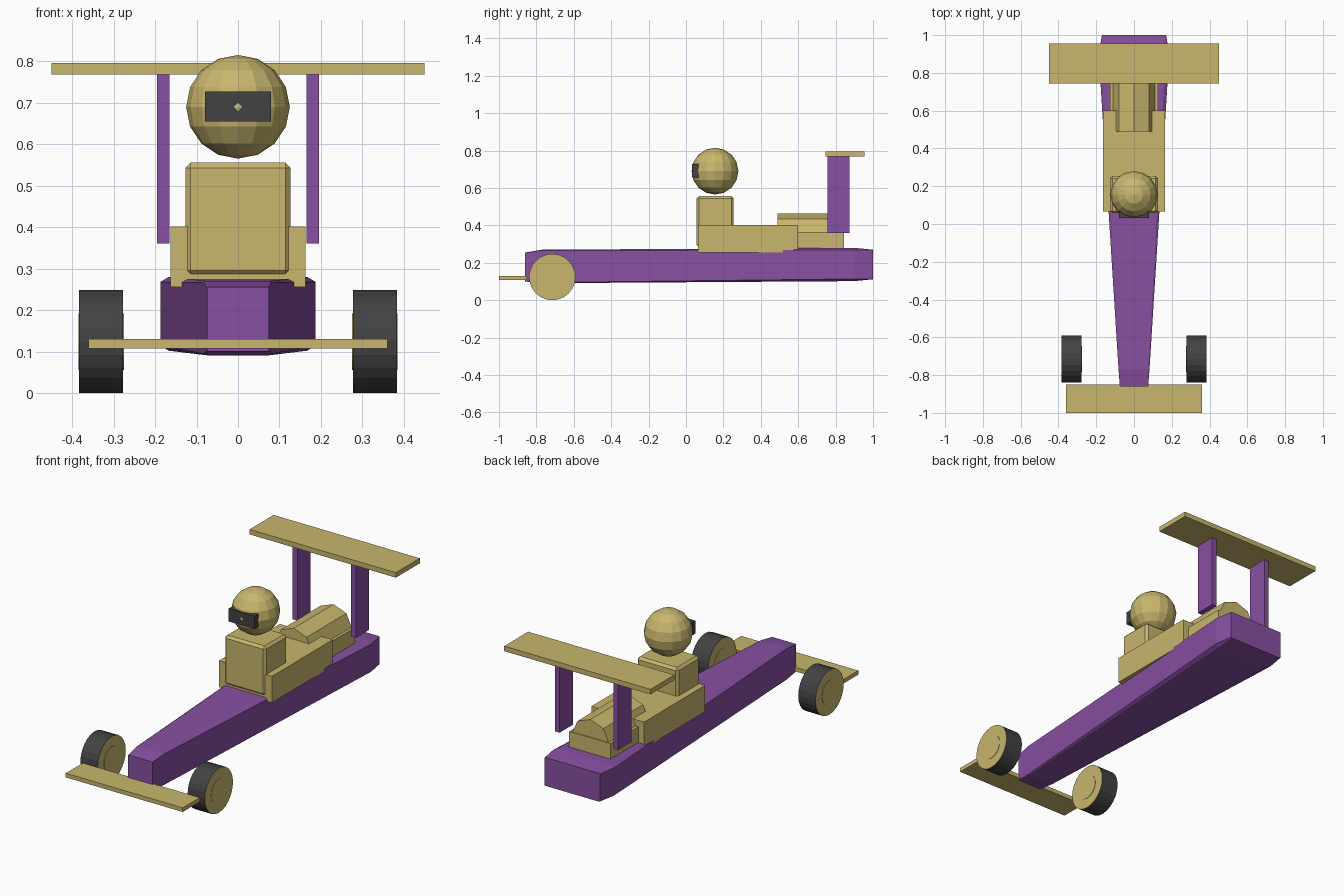
import bpy, bmesh, math
from mathutils import Matrix, Vector

if "Cube" in bpy.data.objects:
    bpy.data.objects.remove(bpy.data.objects["Cube"])


def material(name, rgb):
    m = bpy.data.materials.new(name)
    m.diffuse_color = (*rgb, 1)
    m.use_nodes = True
    m.node_tree.nodes["Principled BSDF"].inputs["Base Color"].default_value = m.diffuse_color
    return m


GOLD = material("gold", (0.58, 0.47, 0.155))
PURPLE = material("purple", (0.245, 0.08, 0.36))
DARK = material("charcoal", (0.055, 0.055, 0.057))


def finish(name, bm, *mats):
    bmesh.ops.recalc_face_normals(bm, faces=bm.faces)
    me = bpy.data.meshes.new(name)
    bm.to_mesh(me)
    bm.free()
    for m in mats:
        me.materials.append(m)
    ob = bpy.data.objects.new(name, me)
    bpy.context.collection.objects.link(ob)
    return ob


def box(name, x, y, z, mat, bevel=0):
    """Box from (min, max) ranges, optionally chamfered."""
    bm = bmesh.new()
    size = [r[1] - r[0] for r in (x, y, z)]
    mid = Vector([(r[0] + r[1]) / 2 for r in (x, y, z)])
    bmesh.ops.create_cube(bm, size=1,
                          matrix=Matrix.Translation(mid) @ Matrix.Diagonal((*size, 1)))
    if bevel:
        bmesh.ops.bevel(bm, geom=bm.edges[:], offset=bevel, segments=1, affect='EDGES')
    return finish(name, bm, mat)


def loft(name, rings, mat):
    """Skin matching cross-sections and cap both ends."""
    bm = bmesh.new()
    loops = [[bm.verts.new(p) for p in ring] for ring in rings]
    n = len(loops[0])
    for a, b in zip(loops, loops[1:]):
        for i in range(n):
            j = (i + 1) % n
            bm.faces.new((a[i], a[j], b[j], b[i]))
    bm.faces.new(loops[0])
    bm.faces.new(loops[-1])
    return finish(name, bm, mat)


def section(y, w, z0, z1, c):
    """Chamfered rectangle across the body."""
    half = [(w - c, z0), (w, z0 + c * 0.6), (w, z1 - c * 0.6), (w - c, z1)]
    pts = half + [(-x, z) for x, z in reversed(half)]
    return [(x, y, z) for x, z in pts]


def cylinder_x(name, x, y, z, radius, width, mats, sides=24):
    """Cylinder along x; the last material goes on the caps."""
    bm = bmesh.new()
    bmesh.ops.create_cone(bm, cap_ends=True, segments=sides, radius1=radius,
                          radius2=radius, depth=width,
                          matrix=Matrix.Translation((x, y, z))
                          @ Matrix.Rotation(math.pi / 2, 4, 'Y'))
    for f in bm.faces:
        f.material_index = len(mats) - 1 if len(f.verts) > 4 else 0
    return finish(name, bm, *mats)


# Tapered body
loft("body", [section(-0.86, 0.075, 0.100, 0.255, 0.003),
              section(-0.77, 0.082, 0.091, 0.270, 0.006),
              section(0.90, 0.187, 0.102, 0.280, 0.020),
              section(1.00, 0.170, 0.112, 0.270, 0.004)], PURPLE)

# Front wing and wheels
box("front_wing", (-0.36, 0.36), (-1.0, -0.85), (0.107, 0.130), GOLD)
for side, s in (("left", -1), ("right", 1)):
    cylinder_x(f"front_wheel_{side}", s * 0.33, -0.715, 0.124, 0.124, 0.106, (DARK, GOLD))
    cylinder_x(f"wheel_hub_{side}", s * 0.33, -0.715, 0.124, 0.068, 0.110, (GOLD,))

# Cockpit and engine cover
box("cockpit", (-0.163, 0.163), (0.065, 0.60), (0.255, 0.402), GOLD)
box("engine_base", (-0.127, 0.127), (0.58, 0.845), (0.275, 0.366), GOLD)
loft("engine_cover", [[(0.112 * math.sin(a * math.pi / 4), y,
                        0.364 + 0.1 * math.cos(a * math.pi / 4)) for a in range(8)]
                      for y in (0.49, 0.84)], GOLD)

# Driver: torso, helmet and visor
box("driver_torso", (-0.127, 0.127), (0.057, 0.255), (0.282, 0.556), GOLD, 0.013)
bm = bmesh.new()
bmesh.ops.create_uvsphere(bm, u_segments=16, v_segments=8, radius=0.125,
                          matrix=Matrix.Translation((0, 0.155, 0.69)))
finish("helmet", bm, GOLD)
box("visor", (-0.08, 0.08), (0.032, 0.068), (0.655, 0.727), DARK)

# Rear wing on two struts
for side, s in (("left", -1), ("right", 1)):
    box(f"wing_strut_{side}", sorted((s * 0.165, s * 0.195)), (0.757, 0.875),
        (0.36, 0.775), PURPLE)
box("rear_wing", (-0.45, 0.45), (0.745, 0.955), (0.768, 0.796), GOLD)
